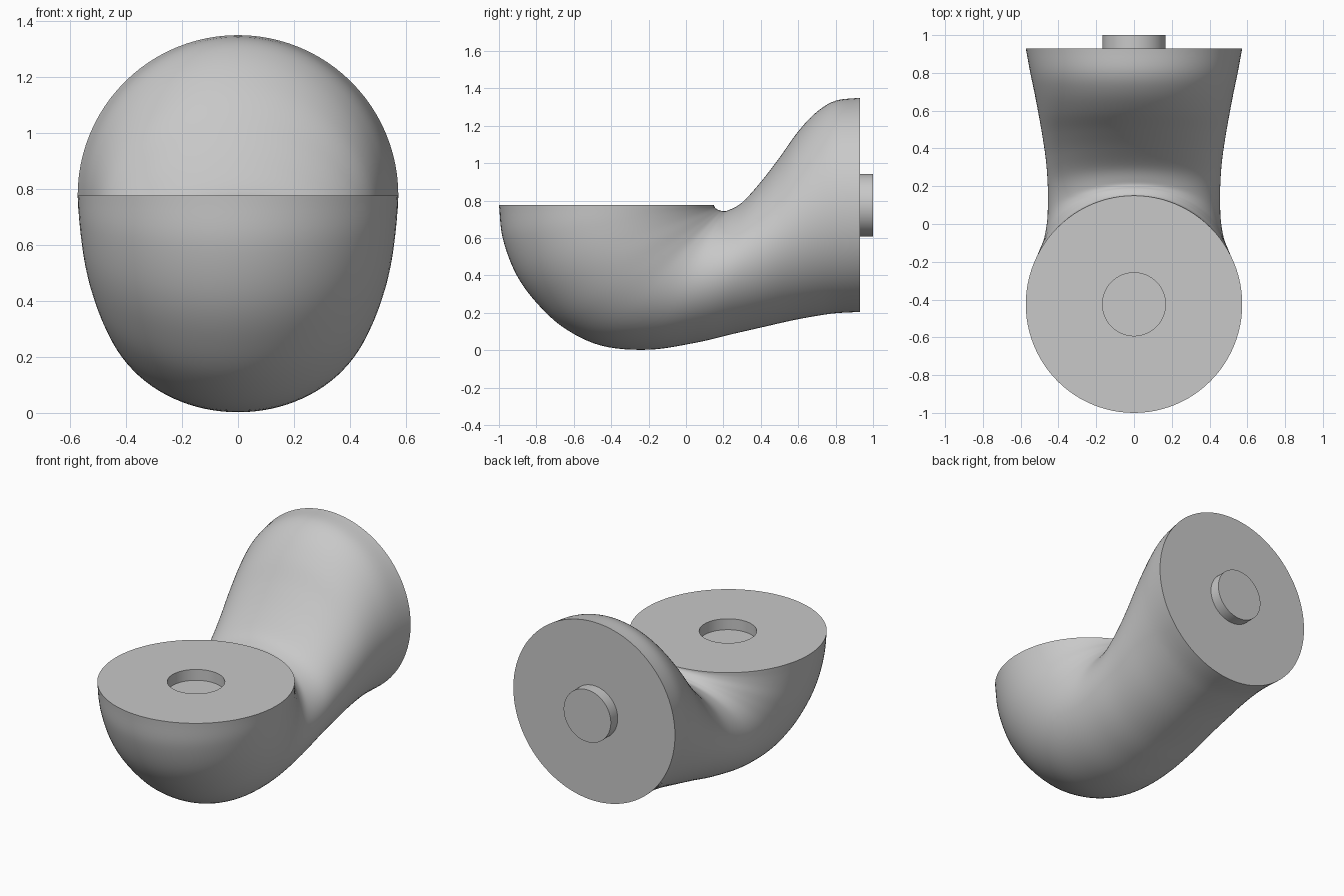
import bpy, bmesh, math
from mathutils import Vector

if "Cube" in bpy.data.objects:
    bpy.data.objects.remove(bpy.data.objects["Cube"])

SEGMENTS, STEPS = 96, 6
RIM_Z, PEG_R, PEG_DEPTH = 0.776, 0.167, 0.07

grey = bpy.data.materials.new("plain grey")
grey.use_nodes = True
grey.diffuse_color = (0.58, 0.58, 0.58, 1)
grey.node_tree.nodes["Principled BSDF"].inputs["Base Color"].default_value = grey.diffuse_color

# Elbow sections: inner y, inner z, outer y, outer z, half width
SECTIONS = [Vector(s) for s in (
    (0.15, RIM_Z, -1.0, RIM_Z, 0.573),
    (0.152, 0.768, -0.98, 0.6, 0.567),
    (0.158, 0.76, -0.91, 0.41, 0.555),
    (0.168, 0.753, -0.8, 0.255, 0.538),
    (0.18, 0.748, -0.65, 0.118, 0.512),
    (0.195, 0.745, -0.45, 0.024, 0.482),
    (0.225, 0.748, -0.2, 0.003, 0.46),
    (0.3, 0.79, 0.05, 0.04, 0.456),
    (0.4, 0.9, 0.25, 0.087, 0.465),
    (0.5, 1.03, 0.42, 0.126, 0.484),
    (0.6, 1.17, 0.57, 0.16, 0.506),
    (0.7, 1.275, 0.7, 0.184, 0.528),
    (0.8, 1.334, 0.8, 0.198, 0.549),
    (0.93, 1.35, 0.93, 0.205, 0.573))]


def spline(a, b, c, d, t):
    """Smooth curve from b to c."""
    return b + 0.5 * t * (c - a + t * (2 * a - 5 * b + 4 * c - d + t * (3 * (b - c) + d - a)))


def smooth_sections():
    pts = [2 * SECTIONS[0] - SECTIONS[1], *SECTIONS, 2 * SECTIONS[-1] - SECTIONS[-2]]
    for i in range(len(SECTIONS) - 1):
        for s in range(STEPS):
            yield spline(*pts[i:i + 4], s / STEPS)
    yield SECTIONS[-1]


def section_ring(s):
    """Ellipse spanning the inner and outer profile points."""
    inner, outer = Vector((0, s[0], s[1])), Vector((0, s[2], s[3]))
    mid, axis = (inner + outer) / 2, (outer - inner) / 2
    angles = (2 * math.pi * k / SEGMENTS for k in range(SEGMENTS))
    return [mid + axis * math.cos(a) + Vector((s[4] * math.sin(a), 0, 0)) for a in angles]


def loft(name, rings):
    """Skin a row of rings and cap both ends."""
    bm = bmesh.new()
    loops = [[bm.verts.new(p) for p in ring] for ring in rings]
    for a, b in zip(loops, loops[1:]):
        for k in range(SEGMENTS):
            n = (k + 1) % SEGMENTS
            bm.faces.new((a[k], a[n], b[n], b[k]))
    bm.faces.new(loops[0])
    bm.faces.new(loops[-1])
    bmesh.ops.recalc_face_normals(bm, faces=bm.faces)
    mesh = bpy.data.meshes.new(name)
    bm.to_mesh(mesh)
    bm.free()
    mesh.materials.append(grey)
    obj = bpy.data.objects.new(name, mesh)
    bpy.context.collection.objects.link(obj)
    bpy.ops.object.select_all(action="DESELECT")
    obj.select_set(True)
    bpy.context.view_layer.objects.active = obj
    bpy.ops.object.shade_smooth_by_angle(angle=math.radians(35))


# Elbow body with a round socket sunk into its flat top
socket_y = -0.425
socket = [section_ring((socket_y + PEG_R, z, socket_y - PEG_R, z, PEG_R))
          for z in (RIM_Z - PEG_DEPTH, RIM_Z)]
loft("elbow_body", socket + [section_ring(s) for s in smooth_sections()])

# Round peg on the flat back
loft("back_peg", [section_ring((y, RIM_Z + PEG_R, y, RIM_Z - PEG_R, PEG_R))
                  for y in (0.92, 0.93 + PEG_DEPTH)])
